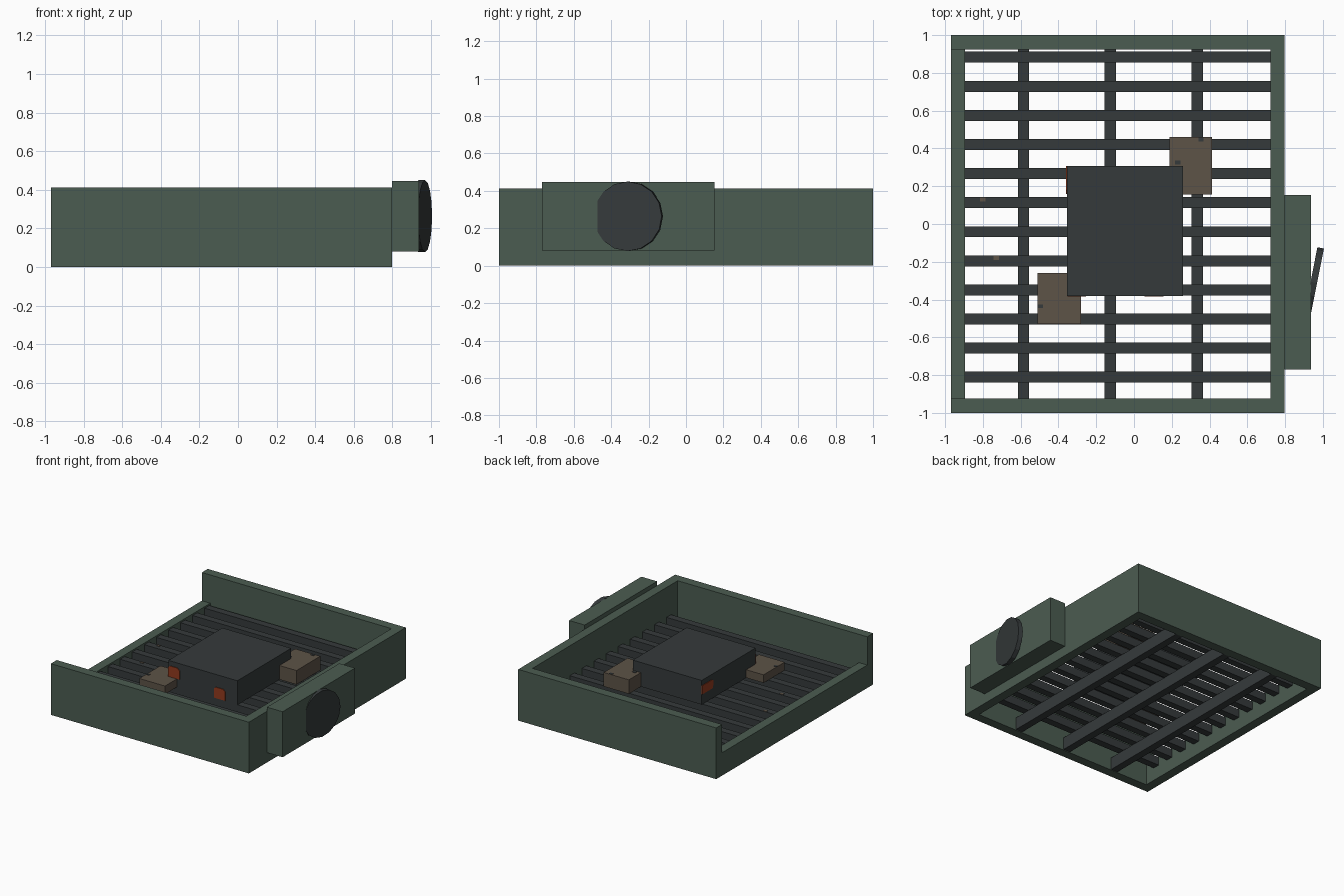
import bpy, bmesh, math
from mathutils import Vector

cube = bpy.data.objects.get("Cube")
if cube:
    bpy.data.objects.remove(cube, do_unlink=True)


def material(name, rgb):
    """Flat colour from 8-bit sRGB values."""
    linear = [((c / 255 + 0.055) / 1.055) ** 2.4 for c in rgb] + [1]
    mat = bpy.data.materials.new(name)
    mat.use_nodes = True
    mat.diffuse_color = linear
    mat.node_tree.nodes["Principled BSDF"].inputs["Base Color"].default_value = linear
    return mat


GREEN = material("painted green", (75, 92, 81))
DARK = material("dark metal", (53, 58, 59))
TAN = material("dusty brown", (93, 83, 71))
RUST = material("rust red", (146, 58, 30))


def finish(name, bm, mat):
    bmesh.ops.recalc_face_normals(bm, faces=bm.faces)
    mesh = bpy.data.meshes.new(name)
    bm.to_mesh(mesh)
    bm.free()
    mesh.materials.append(mat)
    obj = bpy.data.objects.new(name, mesh)
    bpy.context.collection.objects.link(obj)
    return obj


def box(name, xs, ys, zs, mat):
    """Box spanning the given ranges on each axis."""
    bm = bmesh.new()
    bmesh.ops.create_cube(bm, size=1)
    for v in bm.verts:
        v.co = [r[0] if c < 0 else r[1] for c, r in zip(v.co, (xs, ys, zs))]
    return finish(name, bm, mat)


def plate(name, points, depth, mat):
    """Thin painted plate: an outline pushed out along depth."""
    bm = bmesh.new()
    face = bm.faces.new([bm.verts.new(p) for p in points])
    moved = bmesh.ops.extrude_face_region(bm, geom=[face])["geom"]
    verts = [g for g in moved if isinstance(g, bmesh.types.BMVert)]
    bmesh.ops.translate(bm, verts=verts, vec=Vector(depth))
    return finish(name, bm, mat)


# Outer frame: three tall walls and one low wall on the right
LEFT, RIGHT, WALL, TALL, LOW = 0.797, -0.97, 0.075, 0.413, 0.185
box("front_wall", (RIGHT, LEFT), (-1, -1 + WALL), (0, TALL), GREEN)
box("back_wall", (RIGHT, LEFT), (1 - WALL, 1), (0, TALL), GREEN)
box("left_wall", (LEFT - WALL, LEFT), (-1 + WALL, 1 - WALL), (0, TALL), GREEN)
box("right_low_wall", (RIGHT, RIGHT + WALL), (-1 + WALL, 1 - WALL), (0, LOW), GREEN)

# Grating: beams underneath, slats across
FLOOR = 0.172
for i in range(3):
    x = -0.585 + 0.46 * i
    box(f"support_beam_{i + 1}", (x - 0.03, x + 0.03), (-1 + WALL, 1 - WALL), (0.005, 0.105), DARK)
for i in range(12):
    y = 0.883 - 0.154 * i
    box(f"slat_{i + 1}", (RIGHT + WALL, LEFT - WALL), (y - 0.029, y + 0.029), (0.105, FLOOR), DARK)

# Machine block and debris lumps resting on the grating
box("machine_block", (-0.355, 0.26), (-0.38, 0.307), (FLOOR, 0.367), DARK)
box("large_debris", (0.188, 0.412), (0.157, 0.46), (FLOOR, 0.285), TAN)
box("small_debris", (-0.51, -0.28), (-0.53, -0.26), (FLOOR, 0.237), TAN)

# Rust patches on the block's sides
for name, x, z in (("front_rust_right", -0.353, 0.24), ("front_rust_left", 0.055, 0.178)):
    outline = [(0, 0), (0.1, 0), (0.1, 0.07), (0.08, 0.088), (0.015, 0.088), (0, 0.075)]
    plate(name, [(x + u, -0.38, z + w) for u, w in outline], (0, -0.005, 0), RUST)
side = [(0.307, 0.255), (0.307, 0.325), (0.18, 0.325), (0.16, 0.31), (0.17, 0.255)]
plate("side_rust", [(-0.355, y, z) for y, z in side], (-0.005, 0, 0), RUST)

# Small specks
for name, x, y, z, mat in (
    ("dark_speck_back", 0.355, 0.447, 0.285, DARK),
    ("dark_speck_middle", 0.232, 0.325, 0.285, DARK),
    ("dark_speck_front", -0.497, -0.435, 0.237, DARK),
    ("slat_speck_back", -0.8, 0.13, FLOOR, TAN),
    ("slat_speck_front", -0.73, -0.18, FLOOR, TAN),
):
    box(name, (x - 0.014, x + 0.014), (y - 0.01, y + 0.01), (z, z + 0.003), mat)

# Side housing with a round dial
box("side_housing", (LEFT, 0.937), (-0.77, 0.153), (0.08, 0.447), GREEN)
bm = bmesh.new()
bmesh.ops.create_cone(bm, cap_ends=True, segments=16, radius1=0.186, radius2=0.186, depth=0.035)
dial = finish("dial", bm, DARK)
dial.rotation_euler = (math.pi / 16, math.pi / 2, 0)
dial.location = (0.952, -0.309, 0.264)
